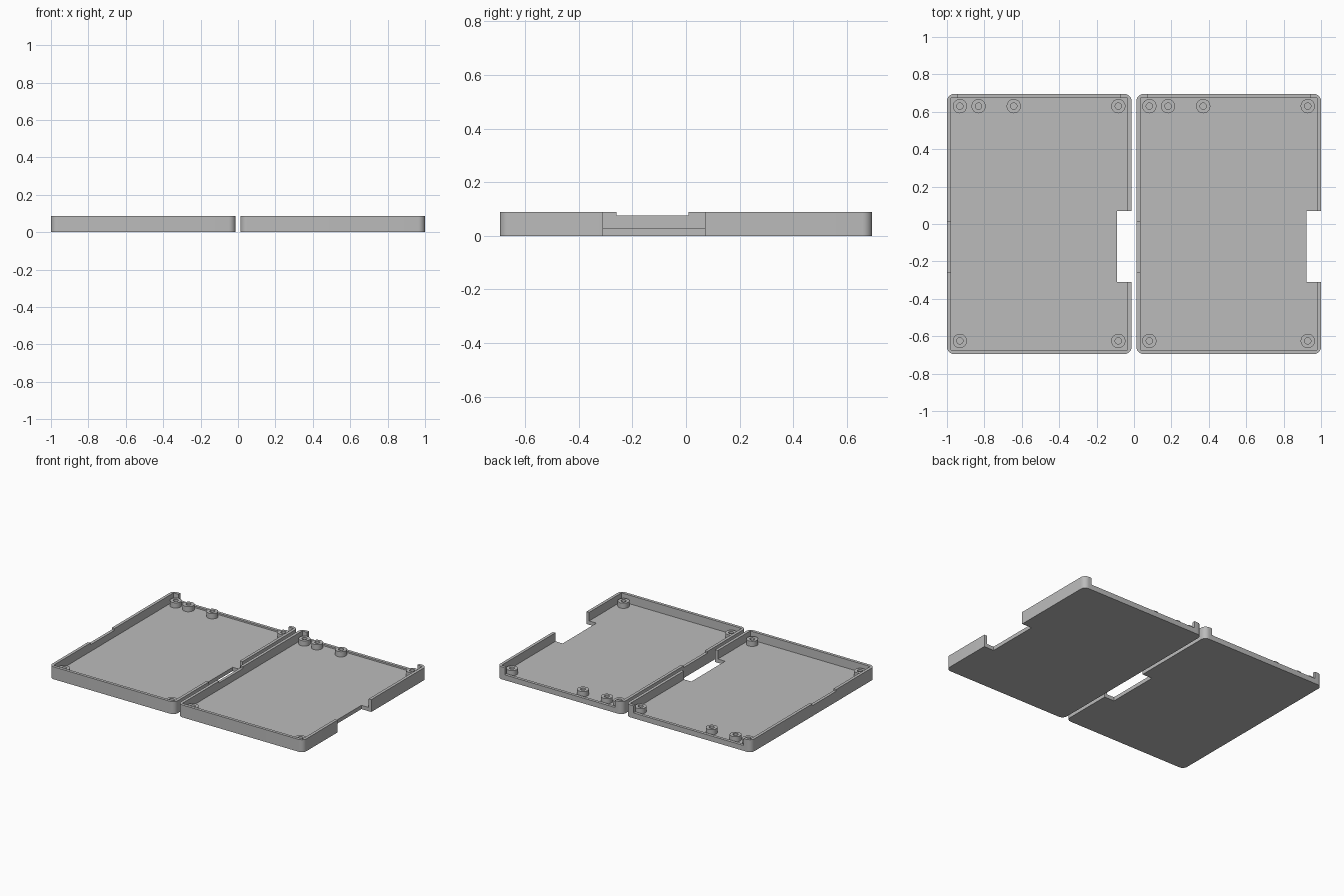
import bpy, bmesh, math

if "Cube" in bpy.data.objects:
    bpy.data.objects.remove(bpy.data.objects["Cube"])

W, L, H = 0.987, 1.39, 0.088      # tray width, length, height
WALL, FLOOR, R = 0.021, 0.027, 0.037
POST_TOP = 0.064

grey = bpy.data.materials.new("light grey plastic")
grey.diffuse_color = (0.5, 0.5, 0.5, 1)
grey.use_nodes = True
grey.node_tree.nodes["Principled BSDF"].inputs["Base Color"].default_value = grey.diffuse_color


def finish(name, bm):
    bmesh.ops.recalc_face_normals(bm, faces=bm.faces[:])
    me = bpy.data.meshes.new(name)
    bm.to_mesh(me)
    bm.free()
    me.materials.append(grey)
    ob = bpy.data.objects.new(name, me)
    bpy.context.collection.objects.link(ob)
    return ob


def box(name, x0, x1, y0, y1, z0, z1):
    bm = bmesh.new()
    bmesh.ops.create_cube(bm, size=1)
    for v in bm.verts:
        v.co = (x0 + (v.co.x + .5) * (x1 - x0),
                y0 + (v.co.y + .5) * (y1 - y0),
                z0 + (v.co.z + .5) * (z1 - z0))
    return finish(name, bm)


def rounded_slab(name, cx):
    # rounded rectangle outline pulled up to a solid block
    bm = bmesh.new()
    pts = []
    for k, (sx, sy) in enumerate([(1, 1), (-1, 1), (-1, -1), (1, -1)]):
        for i in range(9):
            a = math.pi / 2 * (k + i / 8)
            pts.append((cx + sx * (W / 2 - R) + R * math.cos(a),
                        sy * (L / 2 - R) + R * math.sin(a), 0))
    face = bm.faces.new([bm.verts.new(p) for p in pts])
    up = bmesh.ops.extrude_face_region(bm, geom=[face])["geom"]
    bmesh.ops.translate(bm, vec=(0, 0, H),
                        verts=[g for g in up if isinstance(g, bmesh.types.BMVert)])
    return finish(name, bm)


def cut(ob, *bounds):
    cutter = box("cutter", *bounds)
    cutter.hide_render = True
    mod = ob.modifiers.new("cut", "BOOLEAN")
    mod.operation, mod.solver, mod.object = "DIFFERENCE", "EXACT", cutter
    bpy.context.view_layer.objects.active = ob
    bpy.ops.object.modifier_apply(modifier=mod.name)
    bpy.data.objects.remove(cutter, do_unlink=True)


def smooth(ob):
    bpy.ops.object.select_all(action="DESELECT")
    ob.select_set(True)
    bpy.context.view_layer.objects.active = ob
    bpy.ops.object.shade_smooth_by_angle(angle=math.radians(30))


def post(name, x, y, ro=0.038, ri=0.017, n=32):
    # hollow screw post: square-section ring of side walls and a top rim
    bm = bmesh.new()
    z0 = FLOOR - 0.002
    rings = [[bm.verts.new((x + r * math.cos(2 * math.pi * i / n),
                            y + r * math.sin(2 * math.pi * i / n), z))
              for i in range(n)]
             for r, z in [(ro, z0), (ro, POST_TOP), (ri, POST_TOP), (ri, z0)]]
    for k in range(4):
        a, b = rings[k], rings[(k + 1) % 4]
        for i in range(n):
            j = (i + 1) % n
            bm.faces.new((a[i], a[j], b[j], b[i]))
    smooth(finish(name, bm))


for side, cx in (("left", -1 + W / 2), ("right", 1 - W / 2)):
    x0, x1, y0, y1 = cx - W / 2, cx + W / 2, -L / 2, L / 2
    tray = rounded_slab(side + "_tray", cx)
    # hollow interior
    cut(tray, x0 + WALL, x1 - WALL, y0 + WALL, y1 - WALL, FLOOR, 0.2)
    # opening right through the wall and floor on the right edge
    cut(tray, x1 - 0.078, x1 + 0.1, -0.31, 0.07, -0.1, 0.2)
    # shallow dip in the left wall
    cut(tray, x0 - 0.1, x0 + WALL + 0.005, -0.26, 0.01, 0.075, 0.2)
    # lowered back wall between the corner tabs
    cut(tray, x0 + 0.06, x1 - 0.06, y1 - WALL - 0.005, y1 + 0.1, 0.038, 0.2)
    smooth(tray)
    # screw posts
    spots = [(0.069, 0.63), (0.169, 0.63), (0.357, 0.63), (W - 0.071, 0.63),
             (0.069, -0.625), (W - 0.071, -0.625)]
    for i, (px, py) in enumerate(spots):
        post(f"{side}_screw_post_{i + 1}", x0 + px, py)
